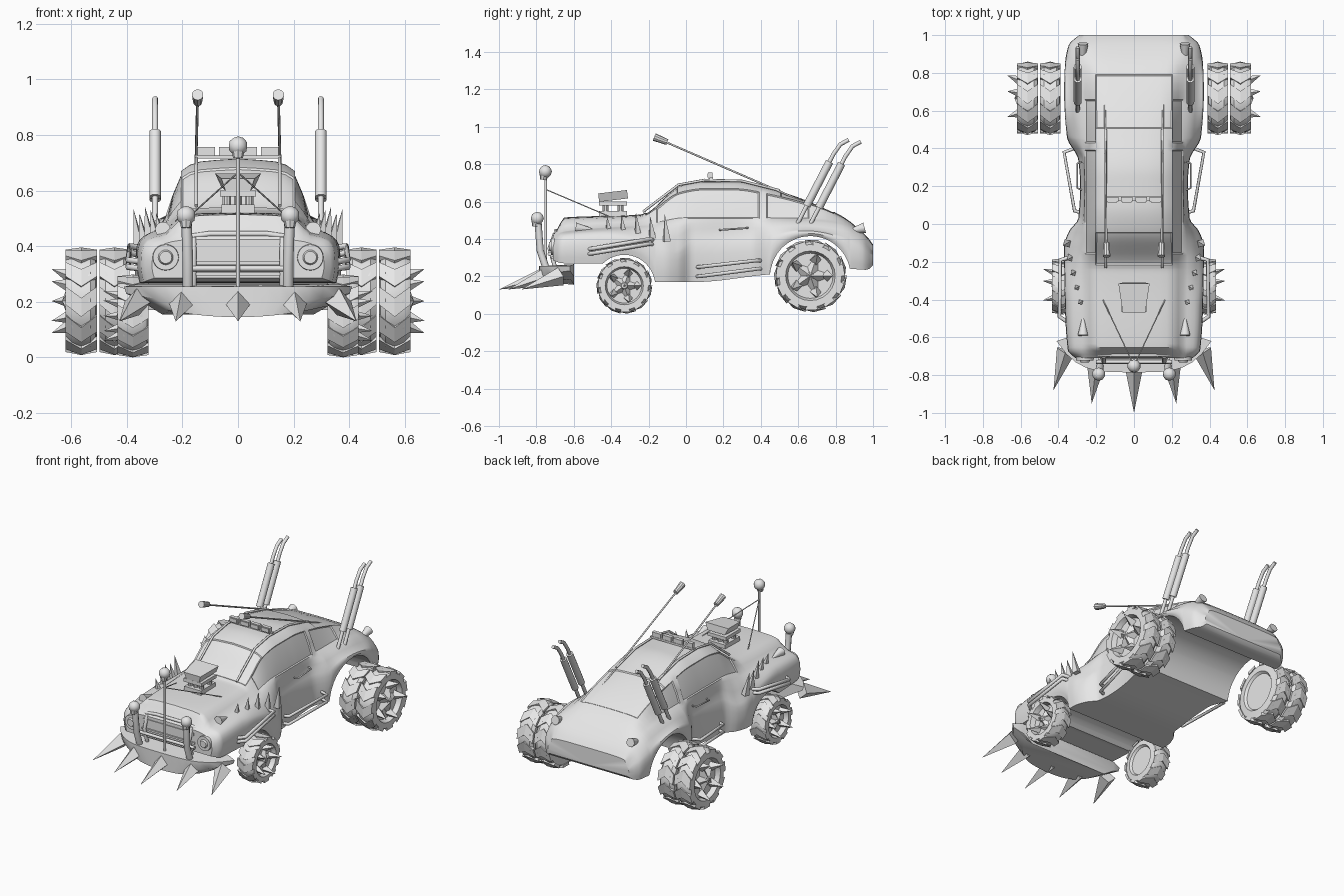
import bpy, bmesh, math
from mathutils import Vector, Matrix

default_cube = bpy.data.objects.get("Cube")
if default_cube:
    bpy.data.objects.remove(default_cube, do_unlink=True)

grey = bpy.data.materials.new("plain grey")
grey.use_nodes = True
grey.diffuse_color = (0.8, 0.8, 0.8, 1)
grey.node_tree.nodes["Principled BSDF"].inputs["Base Color"].default_value = (0.8, 0.8, 0.8, 1)
mesh_parts = []
SIDES = (("left", 1), ("right", -1))


def link(name, data):
    data.materials.append(grey)
    part = bpy.data.objects.new(name, data)
    bpy.context.scene.collection.objects.link(part)
    return part


def finish(name, bm):
    bmesh.ops.recalc_face_normals(bm, faces=bm.faces[:])
    mesh = bpy.data.meshes.new(name)
    bm.to_mesh(mesh)
    bm.free()
    mesh_parts.append(link(name, mesh))


def cone_into(bm, base, tip, radius, sides=4, end=0.0):
    base, tip = Vector(base), Vector(tip)
    turn = (tip - base).to_track_quat('Z', 'Y').to_matrix().to_4x4()
    place = Matrix.Translation((base + tip) / 2) @ turn
    bmesh.ops.create_cone(bm, cap_ends=True, segments=sides, radius1=radius,
                          radius2=end, depth=(tip - base).length, matrix=place)


def cone(name, base, tip, radius, sides=4, end=0.0):
    bm = bmesh.new()
    cone_into(bm, base, tip, radius, sides, end)
    finish(name, bm)


def box(name, centre, size, tilt=0.0, front=1.0, bottom=1.0):
    bm = bmesh.new()
    bmesh.ops.create_cube(bm, size=1, matrix=Matrix.Diagonal((*size, 1)))
    for v in bm.verts:
        v.co.x *= (front if v.co.y < 0 else 1) * (bottom if v.co.z < 0 else 1)
    bm.transform(Matrix.Translation(centre) @ Matrix.Rotation(tilt, 4, 'X'))
    finish(name, bm)


def tube(name, points, radius):
    data = bpy.data.curves.new(name, 'CURVE')
    data.dimensions = '3D'
    data.bevel_depth, data.bevel_resolution, data.use_fill_caps = radius, 2, True
    spline = data.splines.new('POLY')
    spline.points.add(len(points) - 1)
    for point, co in zip(spline.points, points):
        point.co = (*co, 1)
    link(name, data)


def smooth_value(keys, t):
    """Monotone cubic through (position, value) keys."""
    gaps = [b[0] - a[0] for a, b in zip(keys, keys[1:])]
    slope = [(b[1] - a[1]) / g for a, b, g in zip(keys, keys[1:], gaps)]
    i = max([k for k in range(len(gaps)) if keys[k][0] <= t] or [0])

    def tangent(k):
        if k == 0 or k == len(slope):
            return slope[min(k, len(slope) - 1)]
        a, b = slope[k - 1], slope[k]
        return 2 * a * b / (a + b) if a * b > 0 else 0
    u = (t - keys[i][0]) / gaps[i]
    return (keys[i][1] * (1 + 2 * u) * (1 - u) ** 2 + keys[i + 1][1] * u * u * (3 - 2 * u)
            + gaps[i] * u * (1 - u) * (tangent(i) * (1 - u) - tangent(i + 1) * u))


# Car body: smooth side, shoulder, belt and roof lines lofted along y
WIDTH = [(-.71, .31), (-.67, .35), (-.45, .365), (-.12, .37), (-.04, .345), (.03, .295),
         (.2, .285), (.34, .295), (.46, .355), (.7, .37), (.85, .365), (.95, .345), (1, .29)]
SHOULDER = [(-.71, .385), (-.66, .42), (-.4, .435), (-.2, .41), (-.05, .37), (.03, .42),
            (.4, .43), (.6, .455), (.82, .43), (.94, .385), (1, .33)]
BELT = [(-.71, .41), (-.66, .44), (-.2, .48), (0, .51), (.7, .51), (.82, .495), (.94, .435), (1, .36)]
ROOF = [(-.71, .425), (-.69, .45), (-.65, .515), (-.25, .53), (-.03, .69), (.1, .715), (.25, .715),
        (.47, .67), (.82, .53), (.97, .41), (1, .37)]
FLOOR = [(-.71, .285), (-.66, .27), (-.48, .27), (-.16, .17), (.05, .17), (.44, .21),
         (.87, .24), (.97, .235), (1, .26)]
ARCHES = [(-.33, .15, .165), (.665, .2, .215)]
STEP = 0.5


def half_section(y):
    width, shoulder, belt, top, low = [smooth_value(k, y) for k in (WIDTH, SHOULDER, BELT, ROOF, FLOOR)]
    for centre, height, radius in ARCHES:
        if abs(y - centre) < radius:
            low = max(low, height + math.sqrt(radius ** 2 - (y - centre) ** 2))
    edge = min(.26, .7 * width + .06)
    rise, wall = top - belt, shoulder - low
    cage = [(.97 * width, low), (width, low + .4 * wall), (.99 * width, low + .75 * wall),
            (.93 * width, shoulder), ((.93 * width + edge) / 2, shoulder + .65 * (belt - shoulder)),
            (edge, belt), (.205, belt + .78 * rise), (.135, belt + .95 * rise), (0, top)]
    xs, zs = [list(enumerate(axis)) for axis in zip(*cage)]
    return [(smooth_value(xs, k * STEP), smooth_value(zs, k * STEP)) for k in range(17)]


stations = [-.71 + 1.71 * i / 90 for i in range(91)]
for centre, height, radius in ARCHES:
    stations += [centre + radius * math.cos(math.pi * k / 16) for k in range(17)]
stations = sorted(stations)
stations = [y for i, y in enumerate(stations) if i == 0 or y - stations[i - 1] > .003]

bm = bmesh.new()
rings = []
for y in stations:
    half = half_section(y)
    outline = half + [(-x, z) for x, z in half[-2::-1]] + [(0, half[0][1])]
    rings.append([bm.verts.new((x, y, z)) for x, z in outline])
windows = {"windshield": [], "rear": [], "left": [], "right": [], "left quarter": [], "right quarter": []}
for a, b in zip(rings, rings[1:]):
    y = (a[0].co.y + b[0].co.y) / 2
    for j in range(len(a)):
        n = (j + 1) % len(a)
        face = bm.faces.new((a[j], a[n], b[n], b[j]))
        if 12 <= j <= 19 and -.21 < y < -.04:
            windows["windshield"].append(face)
        if 12 <= j <= 19 and .5 < y < .79:
            windows["rear"].append(face)
        if j in (10, 11, 20, 21):
            side = "left" if j < 16 else "right"
            if -.16 < y < .4:
                windows[side].append(face)
            elif .43 < y < .66:
                windows[side + " quarter"].append(face)
bm.faces.new(rings[0])
bm.faces.new(rings[-1])
bmesh.ops.recalc_face_normals(bm, faces=bm.faces[:])
for pane in windows.values():
    bmesh.ops.inset_region(bm, faces=pane, thickness=.006, depth=-.006, use_even_offset=True)
finish("car_body", bm)


# Wheels: lathed tyre, chevron tread and spiked hub
def wheel(name, side, inner, width, y, z, radius, spiked=True):
    bm = bmesh.new()
    count = 24
    profile = [(.014, .58), (0, .64), (.005, .86), (.2 * width, .94), (.8 * width, .94), (width, .86),
               (width, .68), (width - .03, .62)]
    loops = [[bm.verts.new((x, r * radius * math.cos(k * math.tau / count),
                            r * radius * math.sin(k * math.tau / count)))
              for k in range(count)] for x, r in profile]
    for a, b in zip(loops, loops[1:]):
        for k in range(count):
            bm.faces.new((a[k], a[k - 1], b[k - 1], b[k]))
    bm.faces.new(loops[0])
    bm.faces.new(loops[-1])
    pitch = math.tau / 11
    for k in range(11):
        for start in (0, 1):
            corners = [(start, 0), (.5, .4), (.5, 1.02), (start, .62)]
            block = []
            for level in (.86, 1):
                ring = []
                for across, around in corners:
                    turn = (k + around) * pitch
                    reach = radius * (level - (.05 if across != .5 and level == 1 else 0))
                    ring.append(bm.verts.new((across * width, reach * math.cos(turn), reach * math.sin(turn))))
                block.append(ring)
            bm.faces.new(block[0])
            bm.faces.new(block[1])
            for j in range(4):
                bm.faces.new((block[0][j - 1], block[0][j], block[1][j], block[1][j - 1]))
    if spiked:
        cone_into(bm, (width - .035, 0, 0), (width, 0, 0), .2 * radius, 10, .1 * radius)
        for k in range(5):
            out = Vector((0, math.cos(k * math.tau / 5), math.sin(k * math.tau / 5))) * radius
            rim = Vector((width - .03, 0, 0))
            cone_into(bm, rim, rim + out * .64, .22 * radius)
            cone_into(bm, rim + out * .46, rim + out * .62 + Vector((.08, 0, 0)), .16 * radius)
    bm.transform(Matrix.Translation((side * inner, y, z)) @ Matrix.Diagonal((side, 1, 1, 1)))
    finish(name, bm)


def ornament(name, x, y, z, radius):
    bm = bmesh.new()
    bmesh.ops.create_icosphere(bm, subdivisions=2, radius=radius, matrix=Matrix.Translation((x, y, z)))
    cone_into(bm, (x, y - .005, z), (x, y - .01, z - 1.25 * radius), .8 * radius, 8, .5 * radius)
    finish(name, bm)


for label, s in SIDES:
    wheel(label + "_front_wheel", s, .322, .112, -.33, .15, .15)
    wheel(label + "_rear_inner_wheel", s, .39, .108, .665, .203, .195, False)
    wheel(label + "_rear_outer_wheel", s, .507, .113, .665, .203, .195)

    # Lamps, handles and fender spikes
    cone(label + "_headlight_rim", (s * .26, -.66, .36), (s * .26, -.722, .36), .052, 20, .046)
    cone(label + "_headlight_lens", (s * .26, -.7, .36), (s * .26, -.732, .36), .038, 20, .022)
    cone(label + "_marker_lamp", (s * .27, -.59, .46), (s * .27, -.5, .45), .028, 12, .006)
    cone(label + "_tail_lamp", (s * .27, .88, .44), (s * .27, .955, .46), .014, 12, .028)
    tube(label + "_door_handle", [(s * .275, .18, .448), (s * .3, .19, .449),
                                  (s * .3, .32, .458), (s * .275, .33, .46)], .005)
    for k in range(5):
        x, y = .275 + .02 * k, -.41 + .077 * k
        cone(f"{label}_fender_spike_{k}", (s * x, y, .42 - .008 * k),
             (s * (x + .02), y - .012, .52 + .012 * (k % 3)), .025)

    # Side exhaust pipes and step bars
    for k in range(2):
        drop = .025 * k
        tube(f"{label}_side_pipe_{k}", [(s * .35, -.18, .395 - drop), (s * .39, -.19, .4 - drop),
                                        (s * .395, -.49, .35 - drop), (s * .35, -.52, .345 - drop)], .011)
        tube(f"{label}_step_bar_{k}", [(s * .28, .06, .25 - .05 * k), (s * .315, .07, .25 - .05 * k),
                                       (s * .37, .38, .285 - .045 * k), (s * .29, .41, .285 - .045 * k)], .01)
        # Tall twin stacks
        y = .59 + .065 * k
        lean = Vector((0, .46, .89))
        foot = Vector((s * .298, y, .47 - .01 * k))
        tube(f"{label}_stack_pipe_{k}", [foot, foot + lean * .43, foot + lean * .49 + Vector((0, .01, 0)),
                                         foot + lean * .5 + Vector((0, .05, .015))], .011)
        cone(f"{label}_stack_muffler_{k}", foot + lean * .12, foot + lean * .385, .021, 12, .021)

    # Antenna, roof rail, guy wire and bull bar post
    tip = Vector((s * .145, -.17, .945))
    tube(label + "_antenna", [(s * .155, .73, .555), tip], .005)
    cone(label + "_antenna_lamp", (s * .145, -.1, .918), tip, .016, 10, .021)
    tube(label + "_roof_rail", [(s * .15, -.23, .545), (s * .15, -.04, .69), (s * .15, .1, .715),
                                (s * .15, .3, .71), (s * .15, .5, .66)], .007)
    tube(label + "_guy_wire", [(0, -.75, .665), (s * .25, -.22, .44)], .003)
    tube(label + "_bull_bar_post", [(s * .18, -.74, .22), (s * .18, -.78, .34), (s * .185, -.79, .48)], .019)
    tube(label + "_bull_bar_brace", [(s * .16, -.7, .25), (s * .16, -.73, .35), (s * .16, -.7, .43)], .011)
    ornament(label + "_post_ornament", s * .187, -.795, .51, .035)

# Plow bumper with forward spikes
bm = bmesh.new()
layers = []
for z, shrink in ((.255, 1), (.19, .98), (.145, .78)):
    arc = []
    for k in range(17):
        bend = abs(k - 8) / 8
        x = math.copysign(.41 * bend, k - 8)
        arc.append((x * shrink, -.62 - .165 * (1 - bend ** 4), z + (.04 * bend ** 2 if z < .2 else 0)))
    arc += [(.35 * shrink, -.6, z + .01), (-.35 * shrink, -.6, z + .01)]
    layers.append([bm.verts.new(co) for co in arc])
for a, b in zip(layers, layers[1:]):
    for k in range(len(a)):
        bm.faces.new((a[k - 1], a[k], b[k], b[k - 1]))
bm.faces.new(layers[0])
bm.faces.new(layers[-1])
finish("plow_bumper", bm)
for k, (x, y, reach) in enumerate(((0, -.75, 1), (.2, -.74, .95), (-.2, -.74, .95), (.36, -.67, .88), (-.36, -.67, .88))):
    cone(f"plow_spike_{k}", (x, y, .2), (x * (1.12 + .4 * max(0, abs(x) - .2)), -reach, .13), .05)

# Grille and front mast
box("grille_frame", (0, -.712, .34), (.38, .014, .012))
box("grille_lower_bar", (0, -.712, .3), (.36, .014, .012))
box("grille_upper_bar", (0, -.708, .395), (.36, .014, .02))
tube("hood_lip", [(-.2, -.69, .43), (-.1, -.695, .445), (.1, -.695, .445), (.2, -.69, .43)], .01)
tube("bull_bar_crossbar", [(-.2, -.73, .32), (.2, -.73, .32)], .01)
tube("mast", [(0, -.75, .2), (0, -.75, .74)], .007)
ornament("mast_ornament", 0, -.752, .76, .035)

# Exposed engine with blower and scoop
box("engine_block", (0, -.39, .535), (.12, .15, .03))
for k in range(6):
    x, y = (-.04, 0, .04)[k % 3], (-.43, -.35)[k // 3]
    cone(f"engine_stack_{k}", (x, y, .53), (x, y, .585), .016, 10, .016)
box("blower", (0, -.39, .59), (.13, .15, .022))
box("air_scoop", (0, -.39, .63), (.165, .155, .045), .12, .72, .75)

# Roof light bar
box("light_bar", (0, .135, .722), (.31, .02, .012))
for k in range(4):
    box(f"roof_lamp_{k}", (-.114 + .076 * k, .13, .74), (.062, .024, .032))
    box(f"roof_lamp_glass_{k}", (-.114 + .076 * k, .117, .74), (.05, .006, .022))

bpy.ops.object.select_all(action='DESELECT')
for part in mesh_parts:
    part.select_set(True)
bpy.context.view_layer.objects.active = mesh_parts[0]
bpy.ops.object.shade_smooth_by_angle(angle=math.radians(35))
